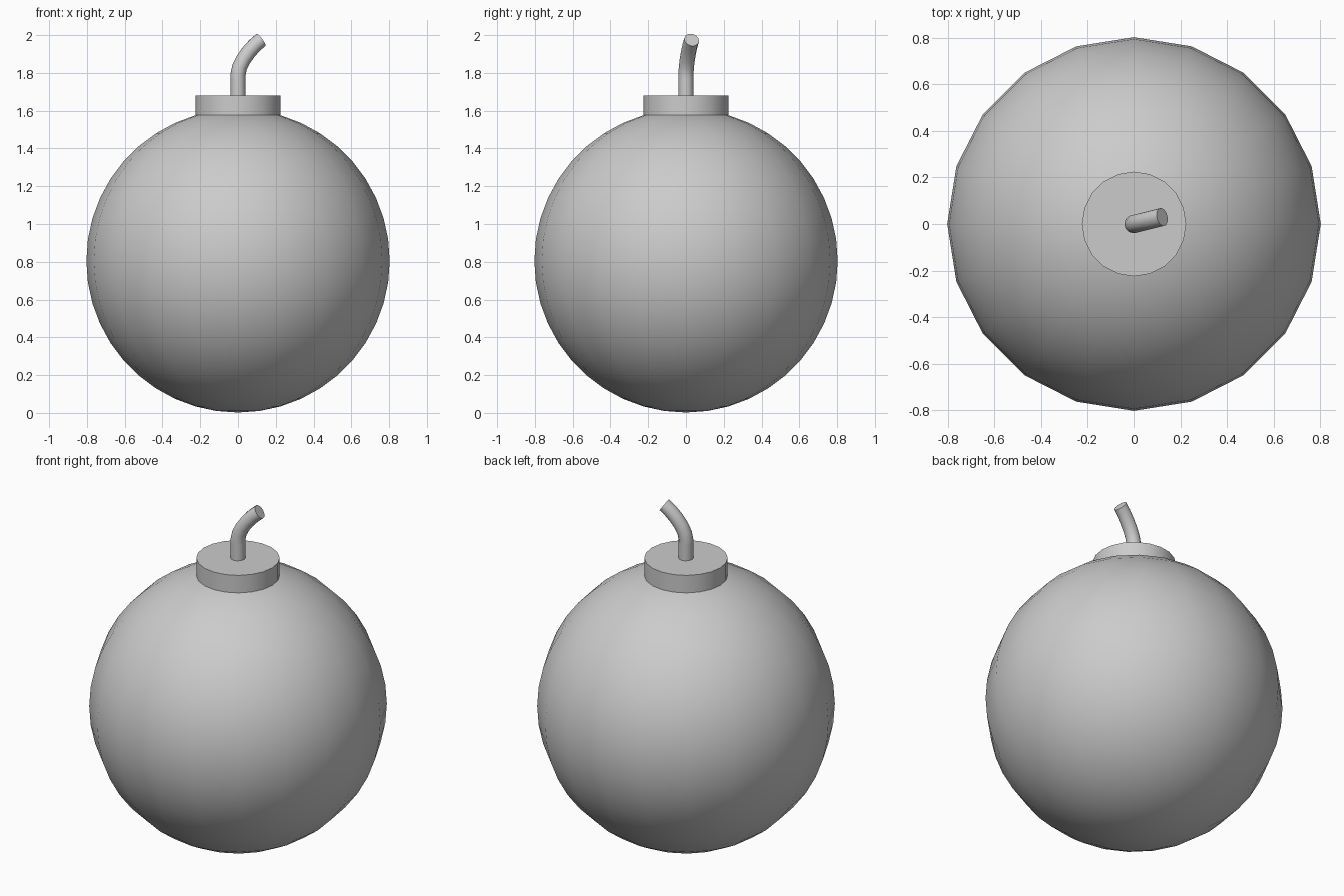
import bpy, math

if "Cube" in bpy.data.objects:
    bpy.data.objects.remove(bpy.data.objects["Cube"])

SIDES = 20


def smooth(obj):
    bpy.ops.object.select_all(action='DESELECT')
    obj.select_set(True)
    bpy.context.view_layer.objects.active = obj
    bpy.ops.object.shade_smooth_by_angle(angle=math.radians(40))


# Round body
bpy.ops.mesh.primitive_uv_sphere_add(segments=SIDES, ring_count=22, radius=0.803,
                                     location=(0, 0, 0.805))
body = bpy.context.object
body.name = "body"
smooth(body)

# Flat cap on top, sunk slightly into the body
bpy.ops.mesh.primitive_cylinder_add(vertices=SIDES, radius=0.225, depth=0.12,
                                    location=(0, 0, 1.62))
cap = bpy.context.object
cap.name = "cap"
smooth(cap)

# Bent fuse: straight base, then a curve to the right and slightly back
# Each entry: left handle, point, right handle
path = [
    ((0, 0, 1.62), (0, 0, 1.66), (0, 0, 1.70)),
    ((0, 0, 1.75), (0, 0, 1.79), (0, 0, 1.85)),
    ((0.07, 0.017, 1.937), (0.122, 0.03, 1.975), (0.17, 0.043, 2.01)),
]
curve = bpy.data.curves.new("fuse", 'CURVE')
curve.dimensions = '3D'
curve.bevel_depth = 0.04
curve.bevel_resolution = 4
curve.resolution_u = 5
curve.use_fill_caps = True
spline = curve.splines.new('BEZIER')
spline.bezier_points.add(len(path) - 1)
for bp, (left, point, right) in zip(spline.bezier_points, path):
    bp.handle_left_type = bp.handle_right_type = 'FREE'
    bp.co, bp.handle_left, bp.handle_right = point, left, right
fuse = bpy.data.objects.new("fuse", curve)
bpy.context.collection.objects.link(fuse)
bpy.ops.object.select_all(action='DESELECT')
fuse.select_set(True)
bpy.context.view_layer.objects.active = fuse
bpy.ops.object.convert(target='MESH')
smooth(bpy.context.object)
